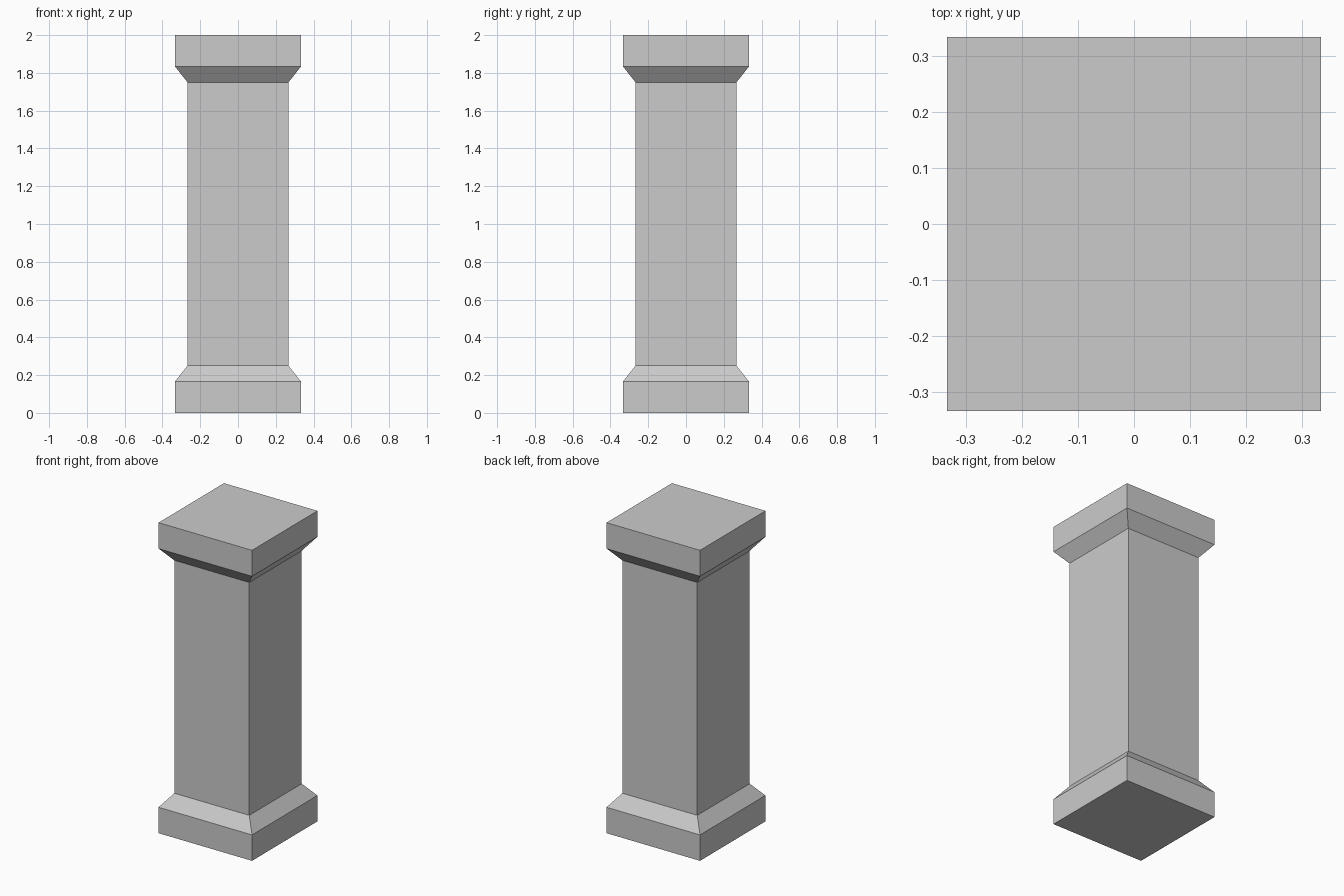
import bpy
import bmesh

if "Cube" in bpy.data.objects:
    bpy.data.objects.remove(bpy.data.objects["Cube"])

# Half-width and height of each square section, from floor to top
WIDE, NARROW = 0.333, 0.267
PROFILE = [(WIDE, 0.0), (WIDE, 0.167), (NARROW, 0.25),
           (NARROW, 1.75), (WIDE, 1.833), (WIDE, 2.0)]
CORNERS = [(-1, -1), (1, -1), (1, 1), (-1, 1)]

bm = bmesh.new()
rings = [[bm.verts.new((x * r, y * r, z)) for x, y in CORNERS] for r, z in PROFILE]

# Plinth, shaft and capital: sides between neighbouring sections
for low, high in zip(rings, rings[1:]):
    for i in range(4):
        j = (i + 1) % 4
        bm.faces.new((low[i], low[j], high[j], high[i]))

# Closed underside and top
bm.faces.new(rings[0][::-1])
bm.faces.new(rings[-1])

mesh = bpy.data.meshes.new("square_pillar")
bm.to_mesh(mesh)
bm.free()
bpy.context.collection.objects.link(bpy.data.objects.new("square_pillar", mesh))
